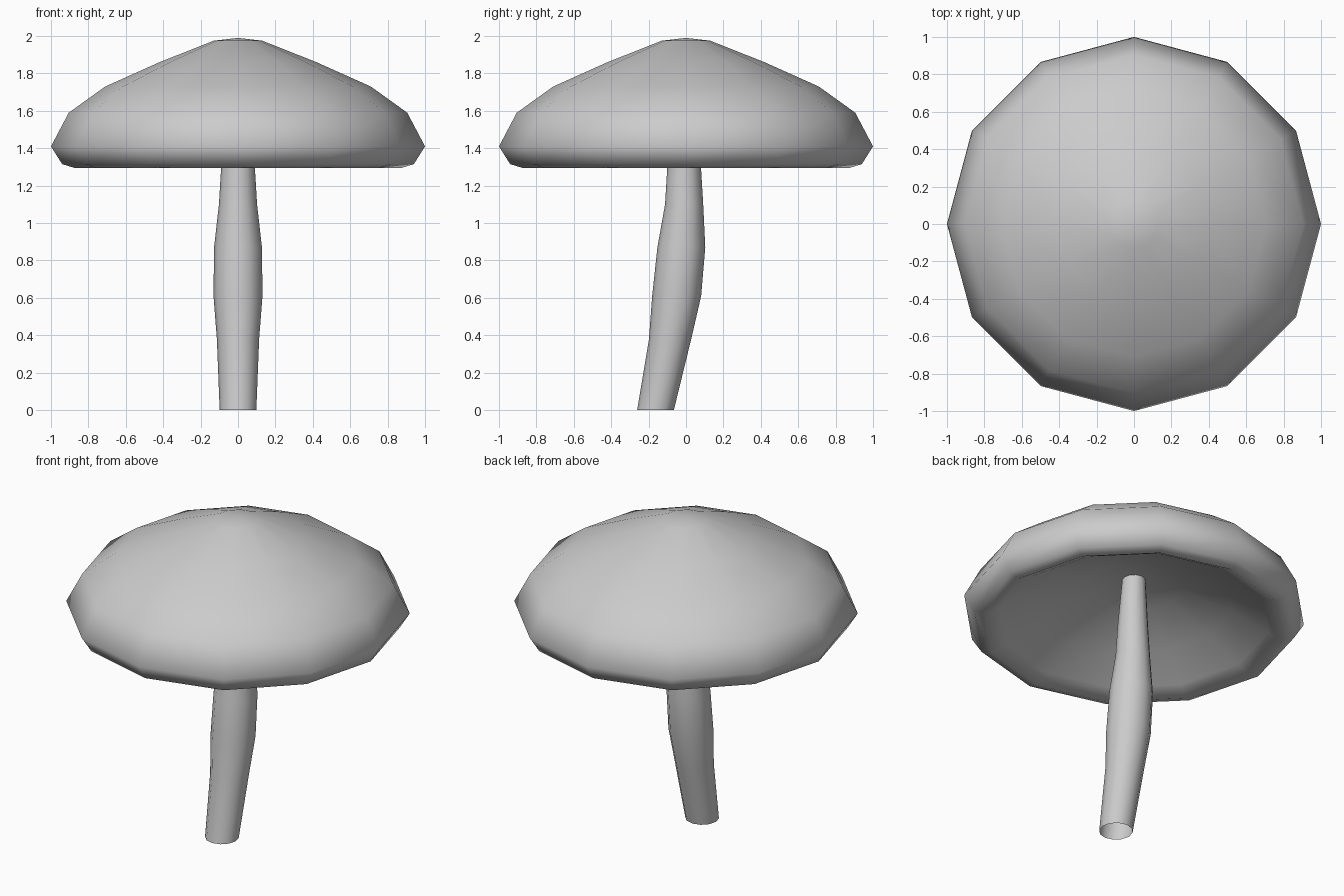
import bpy, bmesh
from math import sin, cos, pi

if "Cube" in bpy.data.objects:
    bpy.data.objects.remove(bpy.data.objects["Cube"])

SIDES = 12


def build(name, rings):
    """Loft rings of (centre_y, z, radius); radius 0 closes to a point."""
    bm = bmesh.new()
    loops = []
    for cy, z, r in rings:
        n = SIDES if r > 0 else 1
        loops.append([bm.verts.new((r * cos(2 * pi * i / SIDES),
                                    cy + r * sin(2 * pi * i / SIDES), z))
                      for i in range(n)])
    for a, b in zip(loops, loops[1:]):
        for i in range(SIDES):
            j = (i + 1) % SIDES
            quad = [a[i % len(a)], a[j % len(a)], b[j % len(b)], b[i % len(b)]]
            bm.faces.new(list(dict.fromkeys(quad)))
    bm.normal_update()
    for f in bm.faces:
        f.smooth = True
    mesh = bpy.data.meshes.new(name)
    bm.to_mesh(mesh)
    bm.free()
    obj = bpy.data.objects.new(name, mesh)
    bpy.context.collection.objects.link(obj)
    return obj


# Cap: hollow underside, rolled rim, domed top (radius, z)
cap_profile = [(0, 1.62), (0.28, 1.57), (0.58, 1.46), (0.79, 1.34),
               (0.875, 1.295), (0.94, 1.315), (1.0, 1.41), (0.905, 1.59),
               (0.71, 1.73), (0.42, 1.86), (0.13, 1.975), (0, 1.99)]
build("mushroom_cap", [(0, z, r) for r, z in cap_profile])

# Stem: open-ended bent tube, swollen in the middle (centre y, z, radius)
build("mushroom_stem", [(-0.163, 0, 0.098), (-0.085, 0.38, 0.113),
                        (-0.05, 0.61, 0.131), (-0.025, 0.87, 0.128),
                        (-0.01, 1.1, 0.102), (-0.01, 1.3, 0.09),
                        (0, 1.62, 0.068)])
